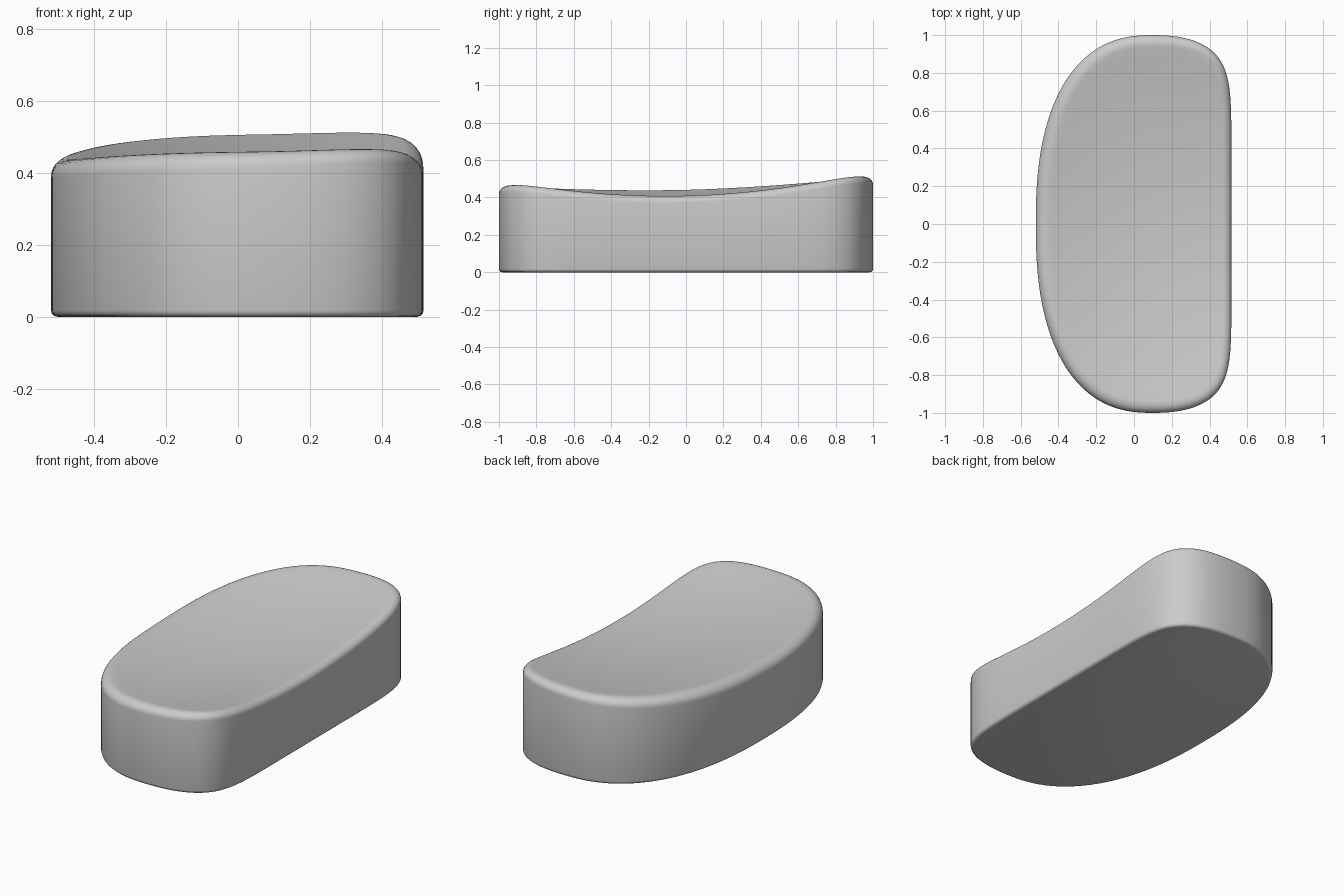
import bpy, bmesh, math
from mathutils import Vector

if "Cube" in bpy.data.objects:
    bpy.data.objects.remove(bpy.data.objects["Cube"])

N = 160          # points around the outline
CX = 0.098       # x of the widest point of the outline


def outline_point(t):
    # rounded left half, squarer right half with a straight side
    c, s = math.cos(t), math.sin(t)
    a, p, q = (0.418, 2.3, 8.5) if c > 0 else (0.618, 2.42, 2.42)
    x = CX + math.copysign(a * abs(c) ** (2 / p), c)
    return Vector((x, math.copysign(abs(s) ** (2 / q), s)))


def resample(points, n):
    # even spacing along the closed outline
    pts = points + [points[0]]
    lens = [0.0]
    for a, b in zip(pts, pts[1:]):
        lens.append(lens[-1] + (b - a).length)
    out, j = [], 0
    for i in range(n):
        d = lens[-1] * i / n
        while lens[j + 1] <= d:
            j += 1
        out.append(pts[j].lerp(pts[j + 1], (d - lens[j]) / (lens[j + 1] - lens[j])))
    return out


def top_height(x, y):
    # dished seat surface, higher at the back end
    return 0.395 - 0.036 * x + 0.142 * x * x + 0.025 * y + (0.099 + 0.03 * x) * y * y


base = resample([outline_point(2 * math.pi * i / 4000) for i in range(4000)], N)
normals = []
for i in range(N):
    t = (base[(i + 1) % N] - base[i - 1]).normalized()
    normals.append(Vector((t.y, -t.x)))


def inset(d):
    return [p - n * d for p, n in zip(base, normals)]


bm = bmesh.new()
rings = []


def add_ring(pts, height):
    rings.append([bm.verts.new((p.x, p.y, height(i, p))) for i, p in enumerate(pts)])


# underside edge and straight wall
for k in range(4):
    a = math.pi / 2 * k / 3
    z = 0.018 * (1 - math.cos(a))
    add_ring(inset(0.018 * (1 - math.sin(a))), lambda i, p, z=z: z)

# rounded upper rim, a little wider on the left
radius = [0.062 - 0.012 * n.x for n in normals]
for k in range(9):
    a = math.pi / 2 * k / 8
    pts = [p - n * r * (1 - math.cos(a)) for p, n, r in zip(base, normals, radius)]
    add_ring(pts, lambda i, p, a=a: top_height(p.x, p.y) - 0.85 * radius[i] * (1 - math.sin(a)))

# dished top, shrinking to the middle
rim = [p - n * r for p, n, r in zip(base, normals, radius)]
for k in range(1, 16):
    add_ring([p * (1 - k / 16) for p in rim], lambda i, p: top_height(p.x, p.y))

for lo, hi in zip(rings, rings[1:]):
    for i in range(N):
        j = (i + 1) % N
        bm.faces.new((lo[i], lo[j], hi[j], hi[i]))
centre = bm.verts.new((0, 0, top_height(0, 0)))
for i in range(N):
    bm.faces.new((rings[-1][i], rings[-1][(i + 1) % N], centre))
bm.faces.new(rings[0][::-1])
bmesh.ops.recalc_face_normals(bm, faces=bm.faces)

mesh = bpy.data.meshes.new("seat_cushion")
bm.to_mesh(mesh)
bm.free()
cushion = bpy.data.objects.new("seat_cushion", mesh)
bpy.context.collection.objects.link(cushion)
bpy.context.view_layer.objects.active = cushion
cushion.select_set(True)
bpy.ops.object.shade_smooth_by_angle(angle=math.radians(40))
